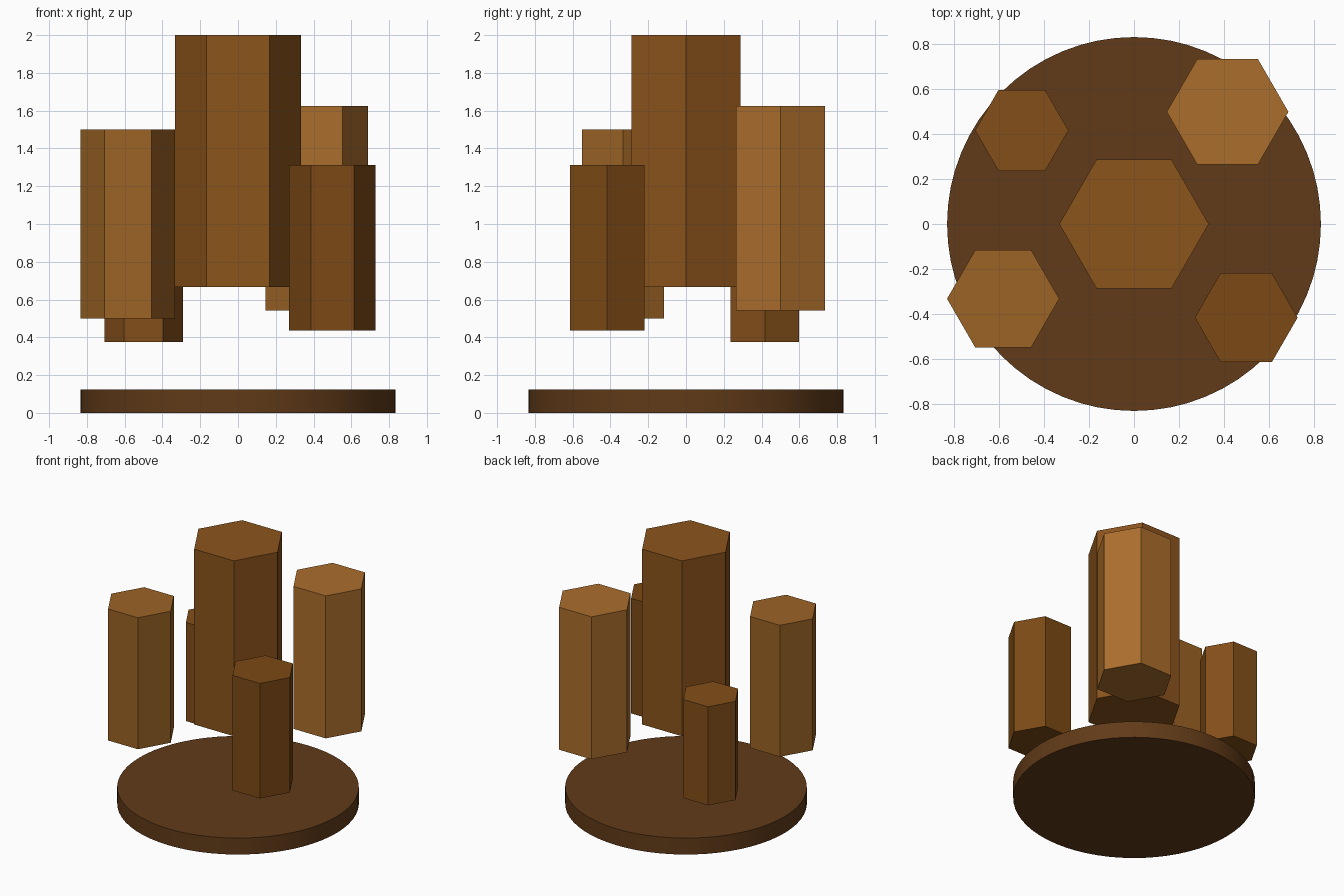
import bpy

if "Cube" in bpy.data.objects:
    bpy.data.objects.remove(bpy.data.objects["Cube"])


def srgb(r, g, b):
    return tuple((c / 255) ** 2.2 for c in (r, g, b)) + (1.0,)


def prism(name, sides, radius, x, y, bottom, top, rgb):
    # cylinder standing between two heights, first corner on the x axis
    bpy.ops.mesh.primitive_cylinder_add(
        vertices=sides, radius=radius, depth=top - bottom,
        location=(x, y, (top + bottom) / 2))
    ob = bpy.context.object
    ob.name = name
    for v in ob.data.vertices:  # swap axes so corners point along x
        v.co.x, v.co.y = v.co.y, -v.co.x
    mat = bpy.data.materials.new(name + "_brown")
    mat.diffuse_color = srgb(*rgb)
    mat.use_nodes = True
    mat.node_tree.nodes["Principled BSDF"].inputs["Base Color"].default_value = mat.diffuse_color
    ob.data.materials.append(mat)
    return ob


# round base
prism("base", 64, 0.833, 0, 0, 0, 0.125, (97, 61, 30))
bpy.ops.object.shade_smooth_by_angle()

# floating hexagonal columns: each bottom sits at a third of its top height
columns = [
    ("centre_column", 0.333, 0, 0, 2.0, (139, 85, 33)),
    ("back_right_column", 0.271, 0.417, 0.5, 1.625, (170, 110, 48)),
    ("front_left_column", 0.25, -0.583, -0.333, 1.5, (154, 99, 41)),
    ("front_right_column", 0.229, 0.5, -0.417, 1.3125, (123, 75, 27)),
    ("back_left_column", 0.208, -0.5, 0.417, 1.125, (131, 80, 31)),
]
for name, radius, x, y, top, rgb in columns:
    prism(name, 6, radius, x, y, top / 3, top, rgb)
